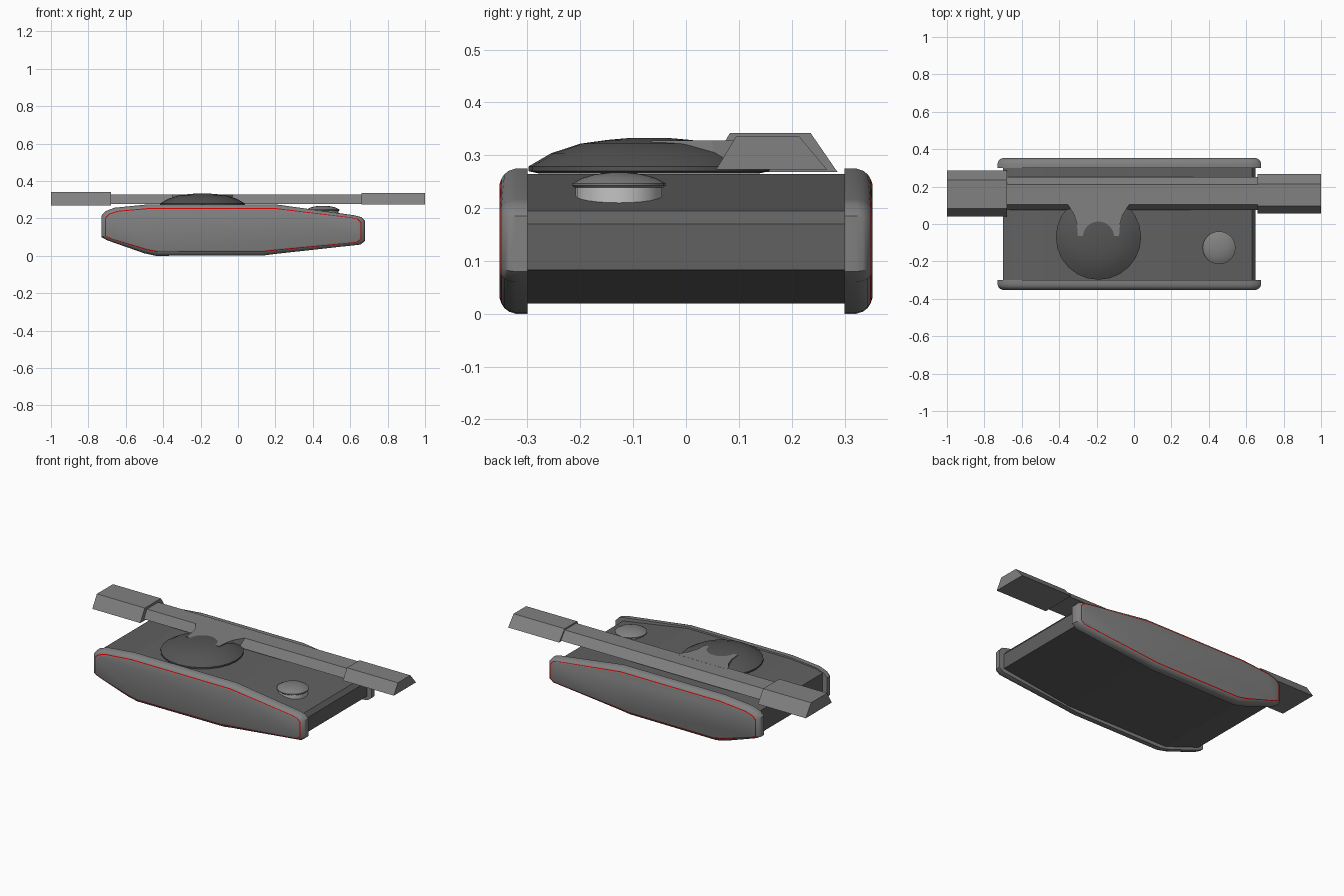
import bpy, bmesh
from math import cos, sin, pi, radians

if "Cube" in bpy.data.objects:
    bpy.data.objects.remove(bpy.data.objects["Cube"], do_unlink=True)


def material(name, rgb):
    m = bpy.data.materials.new(name)
    m.use_nodes = True
    m.diffuse_color = (*rgb, 1)
    m.node_tree.nodes["Principled BSDF"].inputs["Base Color"].default_value = (*rgb, 1)
    return m


mid_grey = material("mid grey", (0.22, 0.22, 0.22))
hull_grey = material("hull grey", (0.12, 0.12, 0.12))
dome_grey = material("dome grey", (0.09, 0.09, 0.09))
pale_grey = material("pale grey", (0.55, 0.55, 0.55))
red = material("red", (0.6, 0.0, 0.0))


def loft(name, rings, mats, smooth=None, band=None):
    """Skin a list of equal rings, cap both ends; band is the strip given the second material."""
    bm = bmesh.new()
    loops = [[bm.verts.new(p) for p in ring] for ring in rings]
    for k, (a, b) in enumerate(zip(loops, loops[1:])):
        for i in range(len(a)):
            j = (i + 1) % len(a)
            bm.faces.new((a[i], a[j], b[j], b[i])).material_index = int(k == band)
    bm.faces.new(loops[0])
    bm.faces.new(loops[-1])
    bmesh.ops.recalc_face_normals(bm, faces=bm.faces)
    mesh = bpy.data.meshes.new(name)
    bm.to_mesh(mesh)
    bm.free()
    for m in mats:
        mesh.materials.append(m)
    obj = bpy.data.objects.new(name, mesh)
    bpy.context.collection.objects.link(obj)
    if smooth:
        bpy.ops.object.select_all(action='DESELECT')
        obj.select_set(True)
        bpy.context.view_layer.objects.active = obj
        bpy.ops.object.shade_smooth_by_angle(angle=radians(smooth))
    return obj


def lathe(name, centre, profile, sides, mat, smooth):
    turns = [2 * pi * i / sides for i in range(sides)]
    rings = [[(centre[0] + r * cos(t), centre[1] + r * sin(t), z) for t in turns]
             for r, z in profile]
    return loft(name, rings, [mat], smooth)


def prism_x(name, section, x0, x1, mat):
    return loft(name, [[(x, y, z) for y, z in section] for x in (x0, x1)], [mat])


# Central hull
hull = [(-0.70, 0.10), (-0.70, 0.235), (-0.66, 0.25), (-0.48, 0.265), (0.20, 0.265),
        (0.63, 0.195), (0.65, 0.17), (0.65, 0.083), (0.20, 0.02), (-0.47, 0.02)]
loft("hull", [[(x, y, z) for x, z in hull] for y in (-0.305, 0.305)], [hull_grey])

# Side skirts: rounded outer rim with a thin red band
skirt = [(-0.73, 0.10), (-0.73, 0.215), (-0.71, 0.238), (-0.66, 0.257), (-0.48, 0.275),
         (0.20, 0.275), (0.62, 0.217), (0.66, 0.207), (0.68, 0.185), (0.68, 0.08),
         (0.655, 0.06), (0.20, 0.01), (0.14, 0.002), (-0.44, 0.0), (-0.50, 0.013),
         (-0.70, 0.083)]
cx, cz, half_x, half_z = -0.025, 0.1375, 0.705, 0.1375
rim = [(0.30, 0), (0.322, 0), (0.335, 0.004), (0.344, 0.011), (0.349, 0.019),
       (0.351, 0.024), (0.353, 0.030)]
for side, label in ((1, "back"), (-1, "front")):
    rings = [[(cx + (x - cx) * (1 - d / half_x), side * y, cz + (z - cz) * (1 - d / half_z))
              for x, z in skirt] for y, d in rim]
    loft(label + "_skirt", rings, [mid_grey, red], smooth=35, band=4)

# Low dome turret
lathe("turret_dome", (-0.19, -0.07),
      [(0.21, 0.266), (0.228, 0.270), (0.228, 0.279), (0.185, 0.304), (0.13, 0.322),
       (0.08, 0.329), (0.035, 0.333)], 24, dome_grey, 30)

# Cross beam with a larger block at each end
prism_x("cross_beam", [(0.075, 0.278), (0.103, 0.328), (0.212, 0.328), (0.25, 0.278)],
        -0.69, 0.67, mid_grey)
prism_x("right_beam_block", [(0.04, 0.268), (0.083, 0.342), (0.236, 0.342), (0.287, 0.268)],
        -1.0, -0.68, mid_grey)
prism_x("left_beam_block", [(0.057, 0.273), (0.095, 0.336), (0.214, 0.336), (0.267, 0.273)],
        0.66, 1.0, mid_grey)

# Tapered mount joining the dome to the beam
mount = [(0.17, 0.12), (0.165, 0.105), (0.13, 0.05), (0.115, 0.0), (0.11, -0.065)]
outline = [(-0.19 + w, y) for w, y in mount] + [(-0.19 - w, y) for w, y in reversed(mount)]
loft("beam_mount", [[(x, y, z) for x, y in outline] for z in (0.28, 0.3285)], [mid_grey])

# Hatch on the sloping deck
hatch = (0.455, -0.127)
lathe("hatch_base", hatch, [(0.082, 0.207), (0.082, 0.243)], 24, pale_grey, 40)
lathe("hatch_lid", hatch, [(0.084, 0.239), (0.088, 0.243), (0.088, 0.247), (0.07, 0.257),
                           (0.045, 0.264), (0.018, 0.267)], 24, mid_grey, 40)
